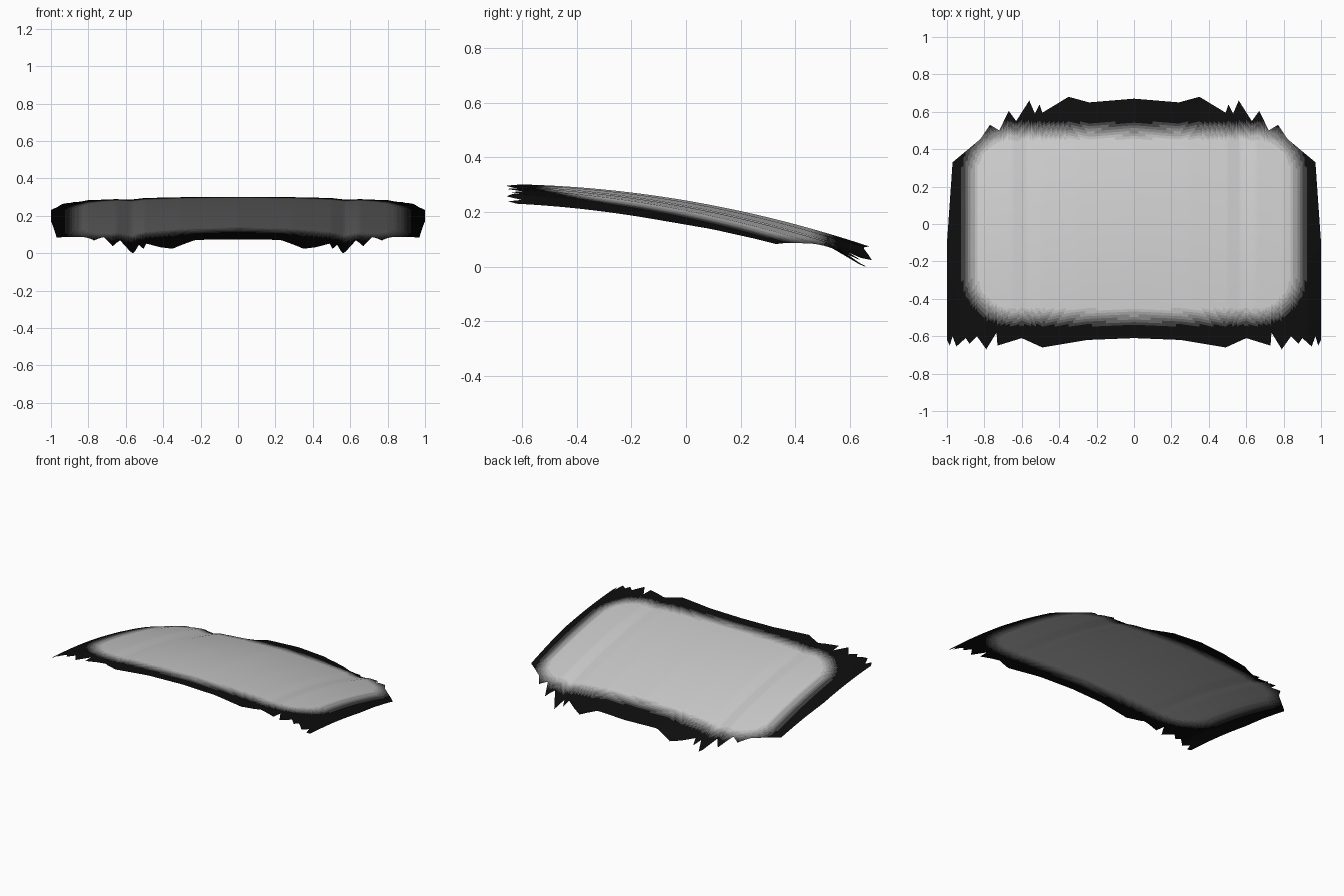
import bpy, bmesh, math

if "Cube" in bpy.data.objects:
    bpy.data.objects.remove(bpy.data.objects["Cube"])

# Ragged rear and front outlines of one half, as (x, y)
REAR = [(0, .67), (.24, .65), (.35, .68), (.49, .595), (.505, .64), (.53, .59), (.56, .66),
        (.63, .55), (.67, .605), (.72, .50), (.77, .53), (.82, .455), (.97, .33), (1, -.1)]
FRONT = [(0, -.61), (.25, -.62), (.49, -.66), (.60, -.61), (.73, -.65), (.735, -.58),
         (.79, -.67), (.84, -.60), (.88, -.64), (.90, -.61), (.95, -.655), (.97, -.60),
         (.985, -.65), (1, -.62)]
# Sideways fall of the sheet at the front and rear, with a fold near x = 0.6
FALL_FRONT = [(0, 0), (.3, .002), (.5, .007), (.57, .014), (.65, .012),
              (.8, .018), (.93, .035), (1, .07)]
FALL_REAR = [(0, 0), (.3, .012), (.5, .03), (.57, .05), (.65, .035),
             (.8, .055), (.93, .09), (1, .11)]


def lerp_table(table, x):
    for (x0, v0), (x1, v1) in zip(table, table[1:]):
        if x <= x1:
            return v0 + (v1 - v0) * (x - x0) / (x1 - x0)
    return table[-1][1]


def height(x, y):
    a = abs(x)
    t = (y + .65) / 1.3
    crown = .245 - .17 * y - .12 * y * y
    fall = lerp_table(FALL_FRONT, a) * (1 - t) + lerp_table(FALL_REAR, a) * t
    # rear rim curls down away from the middle
    curl = .03 * min(1, max(0, (a - .22) / .13)) * min(1, max(0, (y - .52) / .12))
    return crown - fall - curl


def border_shade(x, y):
    # 0 inside the rounded light panel, 1 in the black border
    r = .28
    qx, qy = abs(x) - (.93 - r), abs(y) - (.55 - r)
    d = math.hypot(max(qx, 0), max(qy, 0)) + min(max(qx, qy), 0) - r
    return min(1, max(0, (d + .12) / .12))


# Column positions: even spacing plus every outline corner
half = {round(i / 80, 4) for i in range(81)}
half |= {p[0] for p in REAR + FRONT}
xs = sorted({-x for x in half if x > 0} | half)
ROWS = 90

bm = bmesh.new()
cols = []
for x in xs:
    y0, y1 = lerp_table(FRONT, abs(x)), lerp_table(REAR, abs(x))
    ys = [y0 + (y1 - y0) * j / ROWS for j in range(ROWS + 1)]
    cols.append([bm.verts.new((x, y, height(x, y))) for y in ys])

BANDS = 8
for a, b in zip(cols, cols[1:]):
    for j in range(ROWS):
        f = bm.faces.new((a[j], b[j], b[j + 1], a[j + 1]))
        f.smooth = True
        c = f.calc_center_median()
        f.material_index = round(border_shade(c.x, c.y) * (BANDS - 1))

# Rest the sheet on the floor
low = min(v.co.z for v in bm.verts)
bmesh.ops.translate(bm, verts=bm.verts, vec=(0, 0, -low))

mesh = bpy.data.meshes.new("curved_panel")
bm.to_mesh(mesh)
bm.free()
panel = bpy.data.objects.new("curved_panel", mesh)
bpy.context.collection.objects.link(panel)

# Light panel fading to a black border
for i in range(BANDS):
    g = .8 * (1 - i / (BANDS - 1)) ** 1.5 + .004
    m = bpy.data.materials.new(f"panel_shade_{i}")
    m.diffuse_color = (g, g, g, 1)
    m.use_nodes = True
    m.node_tree.nodes["Principled BSDF"].inputs["Base Color"].default_value = m.diffuse_color
    mesh.materials.append(m)
